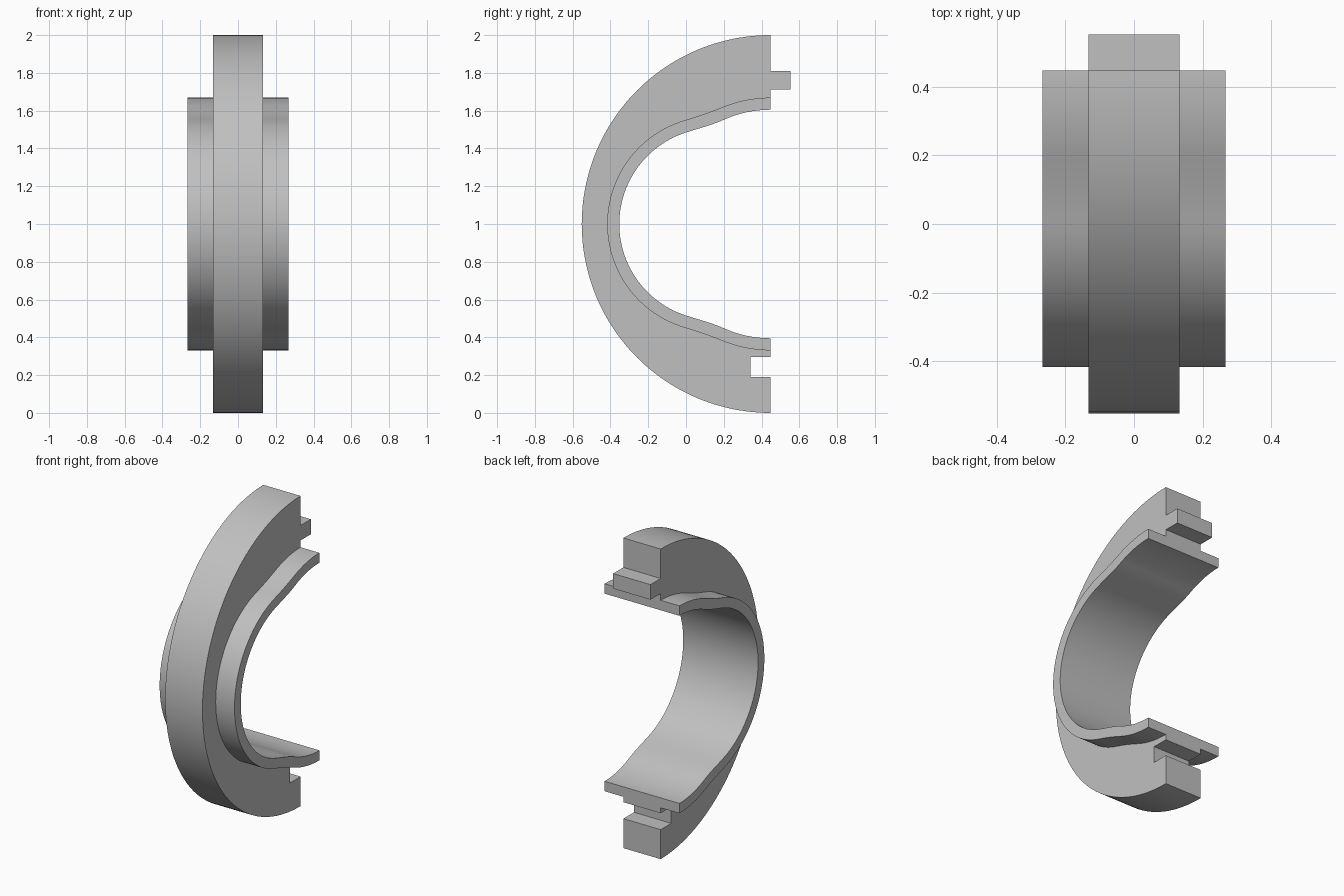
import bpy
import bmesh
from math import cos, sin, pi, radians, acos, asin

FACE_Y = 0.448      # plane where the two halves meet
MID_Z = 1.0
RING_HALF = 0.133
LIP_HALF = 0.267

cube = bpy.data.objects.get("Cube")
if cube:
    bpy.data.objects.remove(cube, do_unlink=True)

grey = bpy.data.materials.new("plain_grey")
grey.use_nodes = True
colour = (0.53, 0.53, 0.53, 1)
grey.diffuse_color = colour
grey.node_tree.nodes["Principled BSDF"].inputs["Base Color"].default_value = colour


def arc(cy, r, a0, a1, n):
    """Arc points; angle 0 points to the front, pi/2 points up."""
    angles = [a0 + (a1 - a0) * i / n for i in range(n + 1)]
    return [(cy - r * cos(a), MID_Z + r * sin(a)) for a in angles]


def bore_curve(offset):
    """Wavy bore outline, bottom to top, moved outward by offset."""
    cy, r, r_end = 0.156, 0.509 + offset, 0.605 + offset
    a = acos(cy / r)
    front = arc(cy, r, 0, a, 28)
    join_y = 0.2
    end = arc(FACE_Y, r_end, acos((FACE_Y - join_y) / r_end), pi / 2, 12)
    # Smooth blend between the tight front arc and the wide end arc
    (y0, z0), (y1, z1) = front[-1], end[0]
    m0 = cy / (r * sin(a)) * (y1 - y0)
    m1 = (FACE_Y - join_y) / (z1 - MID_Z) * (y1 - y0)
    blend = []
    for i in range(1, 10):
        t = i / 10
        z = ((2*t**3 - 3*t**2 + 1) * z0 + (t**3 - 2*t**2 + t) * m0
             + (3*t**2 - 2*t**3) * z1 + (t**3 - t**2) * m1)
        blend.append((y0 + (y1 - y0) * t, z))
    upper = front + blend + end
    lower = [(y, 2 * MID_Z - z) for y, z in reversed(upper[1:])]
    return lower + upper


def extrude_profile(name, profile, half):
    """Solid with a y-z profile, centred across x."""
    bm = bmesh.new()
    face = bm.faces.new([bm.verts.new((-half, y, z)) for y, z in profile])
    new = bmesh.ops.extrude_face_region(bm, geom=[face])["geom"]
    verts = [v for v in new if isinstance(v, bmesh.types.BMVert)]
    bmesh.ops.translate(bm, verts=verts, vec=(2 * half, 0, 0))
    bmesh.ops.recalc_face_normals(bm, faces=bm.faces)
    mesh = bpy.data.meshes.new(name)
    bm.to_mesh(mesh)
    bm.free()
    mesh.materials.append(grey)
    obj = bpy.data.objects.new(name, mesh)
    bpy.context.collection.objects.link(obj)
    return obj


# Wide thin sleeve lining the bore
sleeve = extrude_profile(
    "sleeve", bore_curve(0) + bore_curve(0.064)[::-1], LIP_HALF)

# Half ring with a tongue on the upper end and a groove in the lower end
outer = arc(FACE_Y, 1.0, -pi / 2, pi / 2, 96)
tongue = [(FACE_Y, 1.81), (0.552, 1.81), (0.552, 1.713), (FACE_Y, 1.713)]
groove = [(FACE_Y, 0.296), (0.341, 0.296), (0.341, 0.19), (FACE_Y, 0.19)]
ring = extrude_profile(
    "half_ring", outer + tongue + bore_curve(0.03)[::-1] + groove, RING_HALF)

# Fuse both into one solid
union = ring.modifiers.new("fuse_sleeve", 'BOOLEAN')
union.operation = 'UNION'
union.solver = 'EXACT'
union.object = sleeve
bpy.ops.object.select_all(action='DESELECT')
ring.select_set(True)
bpy.context.view_layer.objects.active = ring
bpy.ops.object.modifier_apply(modifier=union.name)
bpy.data.objects.remove(sleeve, do_unlink=True)
ring.name = "half_collar"
bpy.ops.object.shade_smooth_by_angle(angle=radians(30))
